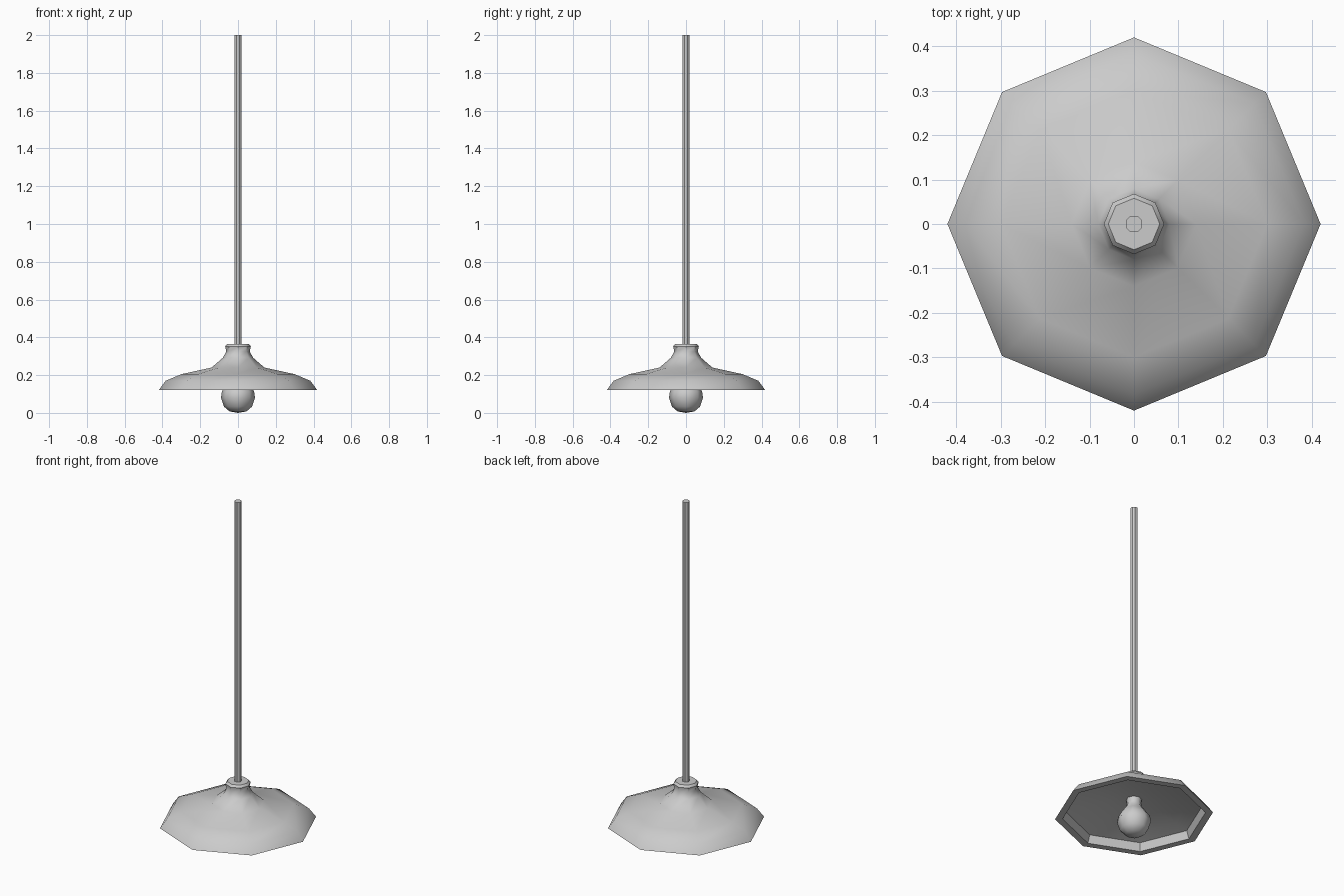
import bpy, bmesh, math

if "Cube" in bpy.data.objects:
    bpy.data.objects.remove(bpy.data.objects["Cube"])


def lathe(name, profile, sides=8, turn=0.0, angle=40):
    """Spin an (r, z) profile round z; points with r = 0 become poles."""
    bm = bmesh.new()
    rings = []
    for r, z in profile:
        if r == 0:
            rings.append([bm.verts.new((0, 0, z))] * sides)
        else:
            rings.append([bm.verts.new((r * math.cos(turn + math.tau * i / sides),
                                        r * math.sin(turn + math.tau * i / sides), z))
                          for i in range(sides)])
    for a, b in zip(rings, rings[1:]):
        for i in range(sides):
            j = (i + 1) % sides
            corners = list(dict.fromkeys((a[i], a[j], b[j], b[i])))
            bm.faces.new(corners)
    bmesh.ops.recalc_face_normals(bm, faces=bm.faces)
    mesh = bpy.data.meshes.new(name)
    bm.to_mesh(mesh)
    bm.free()
    obj = bpy.data.objects.new(name, mesh)
    bpy.context.collection.objects.link(obj)
    bpy.ops.object.select_all(action='DESELECT')
    obj.select_set(True)
    bpy.context.view_layer.objects.active = obj
    bpy.ops.object.shade_smooth_by_angle(angle=math.radians(angle))
    return obj


# Shade: inner ceiling, rim, outer flare and collar
lathe("lamp_shade", [
    (0, 0.22), (0.13, 0.213), (0.29, 0.185), (0.365, 0.165), (0.38, 0.12),
    (0.42, 0.12), (0.383, 0.17), (0.30, 0.205), (0.14, 0.24), (0.08, 0.292),
    (0.062, 0.325), (0.068, 0.352), (0.058, 0.365), (0, 0.365)])

# Bulb with neck running up into the shade
lathe("bulb", [
    (0, 0), (0.045, 0.008), (0.075, 0.034), (0.09, 0.08), (0.085, 0.115),
    (0.06, 0.148), (0.042, 0.175), (0.038, 0.195), (0.042, 0.22), (0, 0.22)],
    angle=60)

# Hanging rod
lathe("hanging_rod", [(0, 0.36), (0.02, 0.36), (0.02, 2.0), (0, 2.0)],
      turn=math.pi / 8)
